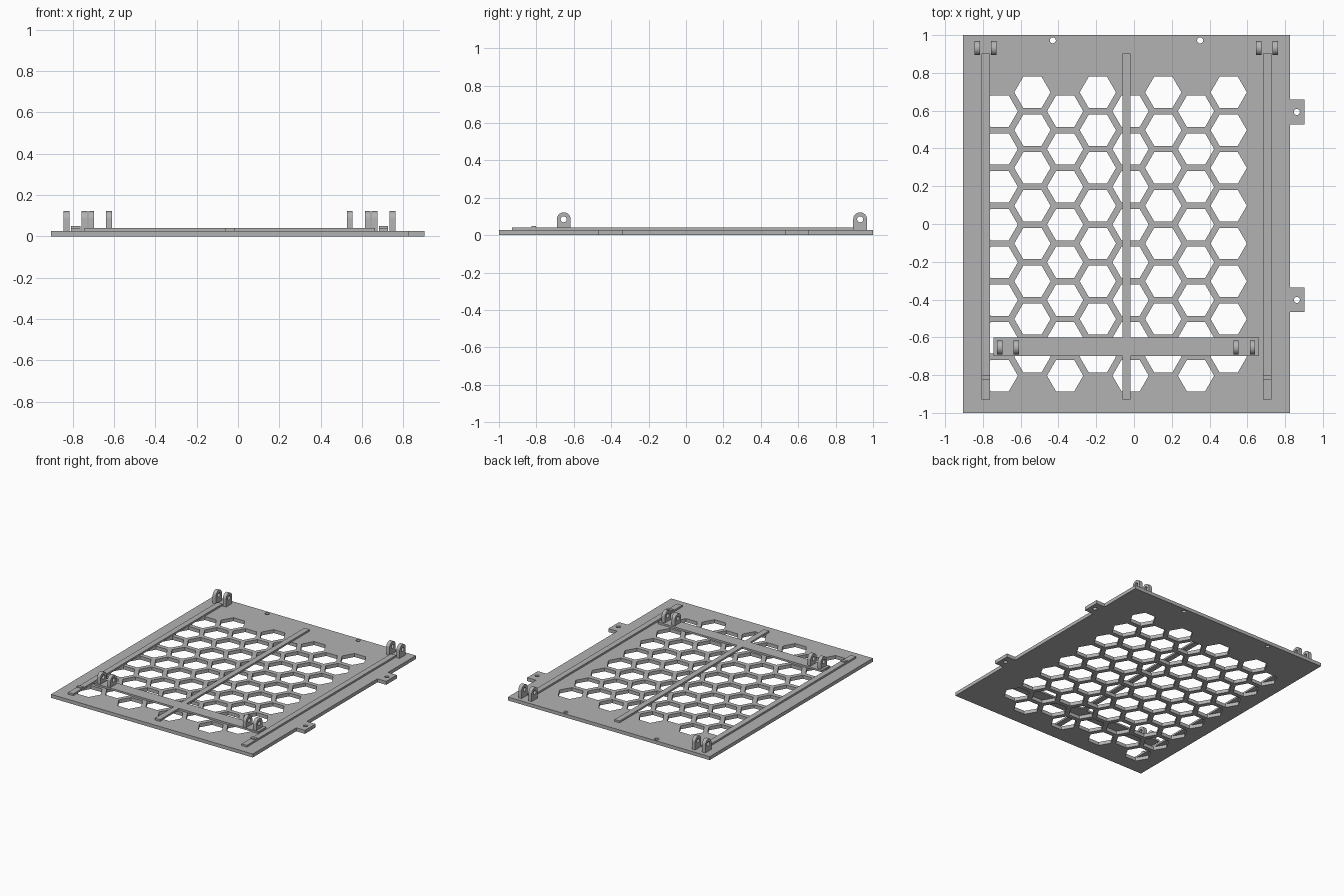
import bpy, bmesh
from math import sin, cos, pi, sqrt, radians
from mathutils import Matrix

cube = bpy.data.objects.get("Cube")
if cube:
    bpy.data.objects.remove(cube)

grey = bpy.data.materials.new("plain grey")
grey.use_nodes = True
COLOUR = (0.45, 0.45, 0.45, 1)
grey.diffuse_color = COLOUR
grey.node_tree.nodes["Principled BSDF"].inputs["Base Color"].default_value = COLOUR

PLATE_TOP, RIB_TOP = 0.027, 0.041


def ring(x, y, r, n):
    return [(x + r * cos(2 * pi * i / n), y + r * sin(2 * pi * i / n)) for i in range(n)]


def cut_sheet(name, loops, thickness, matrix):
    """Extrude an outline with holes, centred on its local z."""
    curve = bpy.data.curves.new(name, "CURVE")
    curve.dimensions = "2D"
    curve.fill_mode = "BOTH"
    curve.extrude = thickness / 2
    for loop in loops:
        spline = curve.splines.new("POLY")
        spline.points.add(len(loop) - 1)
        for point, (x, y) in zip(spline.points, loop):
            point.co = (x, y, 0, 1)
        spline.use_cyclic_u = True
    temp = bpy.data.objects.new(name, curve)
    bpy.context.collection.objects.link(temp)
    bpy.context.view_layer.update()
    graph = bpy.context.evaluated_depsgraph_get()
    mesh = bpy.data.meshes.new_from_object(temp.evaluated_get(graph))
    bpy.data.objects.remove(temp)
    bm = bmesh.new()
    bm.from_mesh(mesh)
    bmesh.ops.remove_doubles(bm, verts=bm.verts, dist=1e-5)
    bmesh.ops.transform(bm, matrix=matrix, verts=bm.verts)
    bmesh.ops.recalc_face_normals(bm, faces=bm.faces)
    return add_object(name, bm)


def add_object(name, bm):
    mesh = bpy.data.meshes.new(name)
    bm.to_mesh(mesh)
    bm.free()
    mesh.materials.clear()
    mesh.materials.append(grey)
    obj = bpy.data.objects.new(name, mesh)
    bpy.context.collection.objects.link(obj)
    return obj


def box(name, x0, x1, y0, y1, z0, z1):
    bm = bmesh.new()
    bmesh.ops.create_cube(bm, size=1)
    size = Matrix.Diagonal((x1 - x0, y1 - y0, z1 - z0, 1))
    place = Matrix.Translation(((x0 + x1) / 2, (y0 + y1) / 2, (z0 + z1) / 2))
    bmesh.ops.transform(bm, matrix=place @ size, verts=bm.verts)
    return add_object(name, bm)


def smooth(obj):
    bpy.ops.object.select_all(action="DESELECT")
    obj.select_set(True)
    bpy.context.view_layer.objects.active = obj
    bpy.ops.object.shade_smooth_by_angle(angle=radians(30))


# Plate outline with two side tabs
LEFT, RIGHT, TAB = -0.904, 0.827, 0.902
tabs = (-0.402, 0.593)
outline = [(LEFT, 1), (LEFT, -1), (RIGHT, -1)]
for y in tabs:
    outline += [(RIGHT, y - 0.065), (TAB, y - 0.065), (TAB, y + 0.065), (RIGHT, y + 0.065)]
outline.append((RIGHT, 1))

# Screw holes and honeycomb
holes = [ring(0.862, y, 0.016, 24) for y in tabs]
holes += [ring(x, 0.972, 0.016, 24) for x in (-0.43, 0.35)]
PITCH = 0.2
for column in range(8):
    x = -0.711 + column * PITCH * sqrt(3) / 2
    top = 0.697 if column % 2 else 0.597
    holes += [ring(x, top - row * PITCH, 0.096, 6) for row in range(8)]
plate = cut_sheet("honeycomb_plate", [outline] + holes, PLATE_TOP,
                  Matrix.Translation((0, 0, PLATE_TOP / 2)))
smooth(plate)

# Long ribs and cross bar
for name, x in (("right_rail", -0.785), ("centre_rib", -0.04), ("left_rail", 0.705)):
    box(name, x - 0.022, x + 0.022, -0.93, 0.902, PLATE_TOP, RIB_TOP)
    if name != "centre_rib":
        box(name + "_stop", x - 0.022, x + 0.022, -0.825, -0.802, RIB_TOP, 0.05)
box("cross_bar", -0.743, 0.663, -0.7, -0.602, PLATE_TOP, RIB_TOP)

# Hinge lugs: upright plates with a rounded top and a pin hole
STAND = Matrix(((0, 0, 1, 0), (1, 0, 0, 0), (0, 1, 0, 0), (0, 0, 0, 1)))
R, PIN = 0.037, 0.085


def lug(name, x, y, base):
    arch = [(R * cos(pi * i / 20), PIN + R * sin(pi * i / 20)) for i in range(21)]
    shape = [(-R, base), (R, base)] + arch
    obj = cut_sheet(name, [shape, ring(0, PIN, 0.016, 24)], 0.028,
                    Matrix.Translation((x, y, 0)) @ STAND)
    smooth(obj)


for end, y, base, pairs in (("back", 0.931, PLATE_TOP, (-0.786, 0.704)),
                            ("front", -0.654, RIB_TOP, (-0.667, 0.584))):
    for side, x in zip(("right", "left"), pairs):
        lug(f"{end}_{side}_lug_outer", x - 0.0435, y, base)
        lug(f"{end}_{side}_lug_inner", x + 0.0435, y, base)
